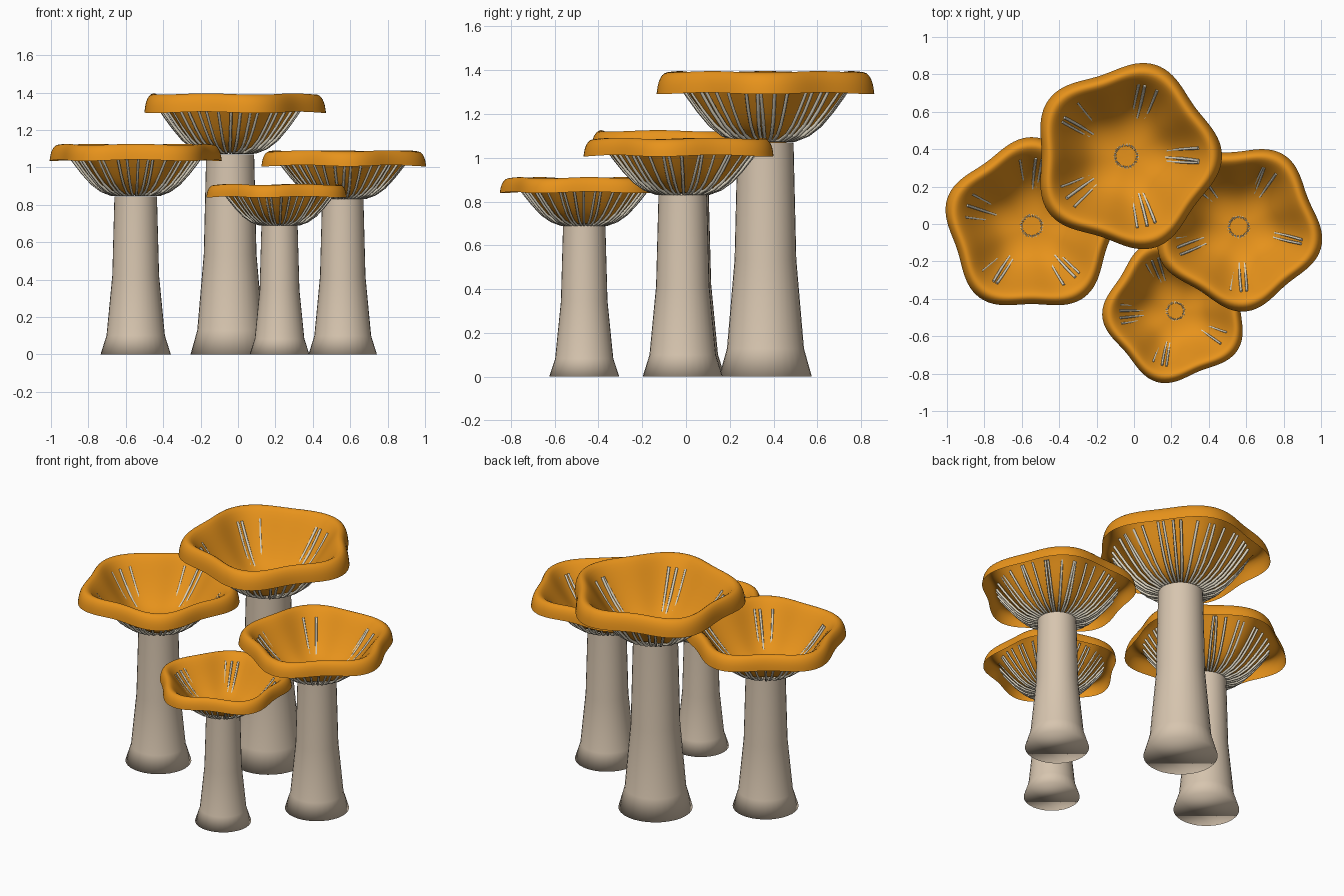
import bpy, math, random

random.seed(4)
scene = bpy.context.scene
if "Cube" in bpy.data.objects:
    bpy.data.objects.remove(bpy.data.objects["Cube"], do_unlink=True)


def material(name, rgb):
    m = bpy.data.materials.new(name)
    m.use_nodes = True
    m.diffuse_color = (*rgb, 1)
    node = next(n for n in m.node_tree.nodes if n.type == "BSDF_PRINCIPLED")
    node.inputs["Base Color"].default_value = (*rgb, 1)
    node.inputs["Roughness"].default_value = 0.8
    return m


ORANGE = material("cap_orange", (0.80, 0.29, 0.011))
CREAM = material("stem_cream", (0.68, 0.56, 0.43))
PALE = material("gill_pale", (0.72, 0.66, 0.53))

# Profiles as (radius, height) fractions
CAP = [(0.14, 0.03), (0.27, 0.06), (0.39, 0.13), (0.5, 0.26), (0.61, 0.46),
       (0.70, 0.65), (0.77, 0.81), (0.835, 0.94), (0.885, 1.0), (0.93, 0.99),
       (0.967, 0.92), (0.99, 0.82), (1.0, 0.69)]
STEM = [(1.0, 0), (0.83, 0.12), (0.665, 0.5), (0.605, 1.0)]
LOBE = 0.066


def add_object(name, data, mat, place):
    ob = bpy.data.objects.new(name, data)
    scene.collection.objects.link(ob)
    data.materials.append(mat)
    ob.location = place
    return ob


def lathe(name, rings, segments, point, mat, place):
    """Spin a profile shaped by point(r, z, angle) and close its first ring."""
    verts = [point(r, z, math.tau * i / segments)
             for r, z in rings for i in range(segments)]
    faces = [tuple(range(segments))]
    for j in range(len(rings) - 1):
        for i in range(segments):
            k = (i + 1) % segments
            a, b = j * segments, (j + 1) * segments
            faces.append((a + i, b + i, b + k, a + k))
    mesh = bpy.data.meshes.new(name)
    mesh.from_pydata(verts, [], faces)
    mesh.polygons.foreach_set("use_smooth", [True] * len(faces))
    return add_object(name, mesh, mat, place)


def make_stem(label, place, radius, height):
    def point(r, z, a):
        return (r * radius * math.cos(a), r * radius * math.sin(a), z * height)
    stem = lathe(label + "_stem", STEM, 32, point, CREAM, place)
    stem.data.flip_normals()


def make_cap(label, place, radius, depth, phase):
    # Thin funnel with five soft lobes that grow towards the rim
    def point(r, z, a):
        wave = math.cos(5 * (a - phase)) * min(1, r / 0.5)
        d = r * radius * (1 + LOBE * wave)
        return (d * math.cos(a), d * math.sin(a),
                z * depth - 0.004 * wave * r)
    cap = lathe(label + "_cap", CAP, 60, point, ORANGE, place)
    smooth = cap.modifiers.new("smooth", "SUBSURF")
    smooth.levels = smooth.render_levels = 1


def make_gills(label, place, radius, depth, count=40):
    # Round ribs under the funnel that show through where the lobes dip
    curve = bpy.data.curves.new(label + "_gills", "CURVE")
    curve.dimensions = "3D"
    curve.bevel_depth = 0.0165 * radius
    curve.bevel_resolution = 1
    curve.use_fill_caps = True
    floor = CAP[0][1] * depth
    for i in range(count):
        start = math.tau * (i + random.uniform(-0.2, 0.2)) / count
        twist = random.uniform(-0.09, 0.09)
        path = [(0.11, floor + 0.002, 0.35), (0.18, floor - 0.004, 0.5)]
        path += [(r * (1 + 0.72 * LOBE), z * depth - 0.013 * (1 - r), 1)
                 for r, z in CAP[1:7]]
        spline = curve.splines.new("POLY")
        spline.points.add(len(path) - 1)
        for p, (r, z, thick) in zip(spline.points, path):
            a = start + twist * r * r
            p.co = (r * radius * math.cos(a), r * radius * math.sin(a), z, 1)
            p.radius = thick
        spline.use_smooth = True
    add_object(label + "_gills", curve, PALE, place)


# label, x, y, stem radius, stem height, cap radius, cap depth, lobe angle
MUSHROOMS = [
    ("back", -0.042, 0.363, 0.212, 1.07, 0.483, 0.325, 0),
    ("right", -0.547, -0.01, 0.188, 0.845, 0.447, 0.28, 18),
    ("left", 0.56, -0.015, 0.183, 0.83, 0.428, 0.26, -14),
    ("front", 0.222, -0.465, 0.16, 0.69, 0.37, 0.22, 40),
]
for label, x, y, sr, sh, cr, cd, lobe in MUSHROOMS:
    make_stem(label, (x, y, 0), sr, sh)
    make_cap(label, (x, y, sh), cr, cd, math.radians(lobe))
    make_gills(label, (x, y, sh), cr, cd)
